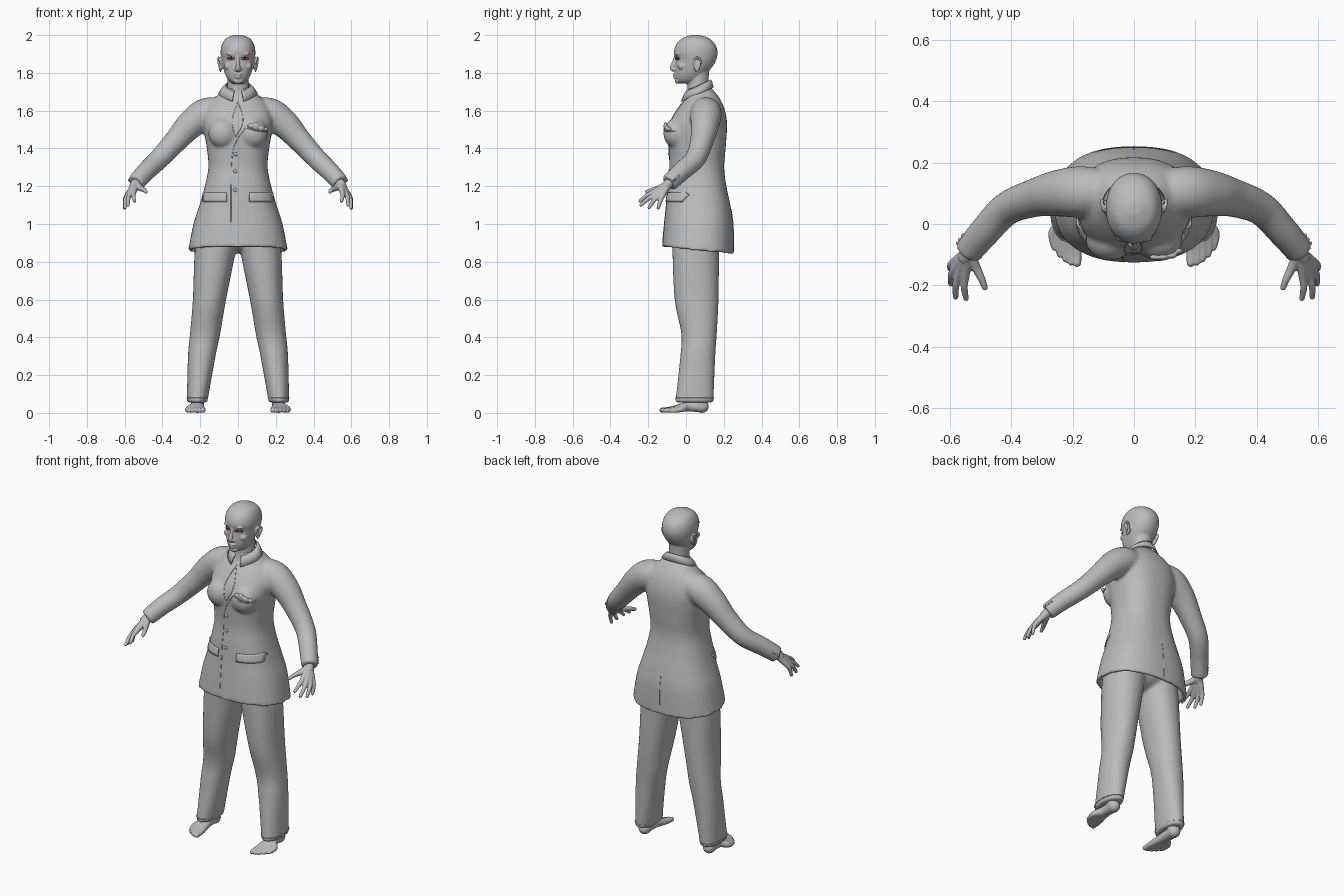
import bpy, bmesh, math
from mathutils import Matrix, Vector
from mathutils.bvhtree import BVHTree

if "Cube" in bpy.data.objects:
    bpy.data.objects.remove(bpy.data.objects["Cube"])


def material(name, rgb):
    m = bpy.data.materials.new(name)
    m.use_nodes = True
    m.diffuse_color = (*rgb, 1)
    m.node_tree.nodes["Principled BSDF"].inputs["Base Color"].default_value = (*rgb, 1)
    return m


GREY = material("plain grey", (0.5, 0.5, 0.5))
RUST = material("rust red", (0.4, 0.09, 0.04))
BLACK = material("black", (0.015, 0.012, 0.01))
SIDES = (("left", 1), ("right", -1))


# ---- shape helpers ----
def smooth_rows(rows, steps=6):
    out = []
    for i in range(len(rows) - 1):
        quad = (rows[max(i - 1, 0)], rows[i], rows[i + 1], rows[min(i + 2, len(rows) - 1)])
        for k in range(steps):
            t = k / steps
            out.append([0.5 * (2 * q + (r - p) * t + (2 * p - 5 * q + 4 * r - s) * t * t
                               + (3 * q - p - 3 * r + s) * t ** 3) for p, q, r, s in zip(*quad)])
    return out + [list(rows[-1])]


def skin(bm, rings):
    loops = [[bm.verts.new(p) for p in ring] for ring in rings]
    for a, b in zip(loops, loops[1:]):
        for i in range(len(a)):
            j = (i + 1) % len(a)
            bm.faces.new((a[i], a[j], b[j], b[i]))
    bm.faces.new(loops[0])
    bm.faces.new(loops[-1])


def oval(cx, front, back, half, z, power=2.4, count=40):
    def bend(v):
        return math.copysign(abs(v) ** (2 / power), v)
    angles = [math.tau * i / count for i in range(count)]
    return [(cx + half * bend(math.cos(a)),
             (front + back) / 2 + (back - front) / 2 * bend(math.sin(a)), z) for a in angles]


def blob(bm, centre, radii):
    bmesh.ops.create_uvsphere(bm, u_segments=20, v_segments=14, radius=1,
                              matrix=Matrix.Translation(centre) @ Matrix.Diagonal((*radii, 1)))


def tube(bm, rows, side=1, count=16):
    rows = smooth_rows([(x * side, y, z, r) for x, y, z, r in rows])
    pts = [Vector(r[:3]) for r in rows]
    span = pts[-1] - pts[0]
    ref = Vector((0, 0, 0))
    ref[min(range(3), key=lambda k: abs(span[k]))] = 1
    rings = []
    for i, p in enumerate(pts):
        t = pts[min(i + 1, len(pts) - 1)] - pts[max(i - 1, 0)]
        u = t.cross(ref).normalized()
        w = t.cross(u).normalized()
        rings.append([p + rows[i][3] * (u * math.cos(a) + w * math.sin(a))
                      for a in (math.tau * k / count for k in range(count))])
    skin(bm, rings)


def part(name, bm, mats=(GREY,), voxel=0, relax=0):
    bmesh.ops.recalc_face_normals(bm, faces=bm.faces)
    mesh = bpy.data.meshes.new(name)
    bm.to_mesh(mesh)
    bm.free()
    mesh.shade_smooth()
    obj = bpy.data.objects.new(name, mesh)
    bpy.context.scene.collection.objects.link(obj)
    for m in mats:
        mesh.materials.append(m)
    if voxel:
        mod = obj.modifiers.new("blend", "REMESH")
        mod.mode, mod.voxel_size, mod.use_smooth_shade = "VOXEL", voxel, True
        mod = obj.modifiers.new("relax", "SMOOTH")
        mod.factor, mod.iterations = 0.5, relax
    return obj


def surface(obj):
    bpy.context.view_layer.update()
    return BVHTree.FromObject(obj, bpy.context.evaluated_depsgraph_get())


def hit(tree, x, z, side=-1):
    loc = tree.ray_cast(Vector((x, side * 2, z)), Vector((0, -side, 0)))[0]
    return Vector((x, 0, z)) if loc is None else loc


def line(name, pts, depth=0.002, mat=GREY, closed=False):
    curve = bpy.data.curves.new(name, "CURVE")
    curve.dimensions, curve.bevel_depth, curve.bevel_resolution = "3D", depth, 1
    spline = curve.splines.new("POLY")
    spline.points.add(len(pts) - 1)
    for point, p in zip(spline.points, pts):
        point.co = (*p, 1)
    spline.use_cyclic_u = closed
    curve.materials.append(mat)
    bpy.context.scene.collection.objects.link(bpy.data.objects.new(name, curve))


def seam(name, tree, path, side=-1, **style):
    line(name, [hit(tree, x, z, side) for x, z in smooth_rows(path, 8)], **style)


# ---- jacket with sleeves ----
bm = bmesh.new()
body = smooth_rows([(0, -.127, .254, .264, .86), (0, -.116, .25, .236, 1.0), (0, -.106, .235, .204, 1.1),
                    (0, -.099, .214, .176, 1.2), (0, -.088, .202, .157, 1.3), (0, -.092, .21, .165, 1.4),
                    (0, -.095, .217, .182, 1.5), (0, -.075, .215, .185, 1.56), (0, -.037, .2, .165, 1.62),
                    (0, 0, .175, .122, 1.67), (0, .01, .135, .066, 1.72)])
hollow = [oval(0, -.1, .23, .215, .95), oval(0, -.105, .232, .242, .86)]
skin(bm, hollow + [oval(*row) for row in body])
for v in bm.verts:  # the hem drops towards the back
    if v.co.z < 1:
        v.co.z -= 0.1 * (v.co.y - .06) * (1 - (v.co.z - .86) / .14)
for _, s in SIDES:
    blob(bm, (s * .08, -.052, 1.48), (.078, .068, .08))
    tube(bm, [(.08, .105, 1.6, .07), (.17, .105, 1.583, .084), (.25, .1, 1.527, .076), (.325, .085, 1.445, .063),
              (.415, .05, 1.347, .055), (.487, -.025, 1.278, .051), (.542, -.09, 1.217, .047)], s, 24)
jacket = part("jacket", bm, voxel=.009, relax=7)
cloth = surface(jacket)

# jacket front: opening, overlap edge, buttons, pockets
seam("opening_left_edge", cloth, [(0, 1.65), (.025, 1.57), (.02, 1.52), (-.012, 1.46)])
seam("opening_right_edge", cloth, [(0, 1.65), (-.03, 1.56), (-.025, 1.5), (-.012, 1.46)])
seam("front_edge", cloth, [(.04, 1.51), (-.012, 1.43), (-.033, 1.34), (-.037, 1.1), (-.035, .89)])
seam("back_vent", cloth, [(0, .86), (0, .96), (0, 1.08)], side=1)
for i, z in enumerate((1.37, 1.28, 1.18)):
    bm = bmesh.new()
    blob(bm, hit(cloth, -.014, z), (.01, .005, .01))
    part(f"front_button_{i + 1}", bm)
for label, s in SIDES:
    bm = bmesh.new()
    grid = [[bm.verts.new(hit(cloth, s * (.06 + .0125 * i), 1.118 + .012 * j) - Vector((0, .001 + .004 * (j < 3), 0)))
             for j in range(5)] for i in range(11)]
    for a, b in zip(grid, grid[1:]):
        for j in range(4):
            bm.faces.new((a[j], b[j], b[j + 1], a[j + 1]))
    flap = part(f"{label}_pocket_flap", bm)
    mod = flap.modifiers.new("thickness", "SOLIDIFY")
    mod.thickness, mod.offset = .006, 0
    for i in range(3):
        bm = bmesh.new()
        spot = cloth.find_nearest(Vector((s * .58, -.06 + .017 * i, 1.232 + .012 * i)))[0]
        blob(bm, spot, (.006, .006, .006))
        part(f"{label}_cuff_button_{i + 1}", bm)

# chest pocket and folded cloth
seam("chest_pocket", cloth, [(.05, 1.51), (.1, 1.495), (.155, 1.49)], depth=.004)
bm = bmesh.new()
for x, z, tall in ((.07, 1.52, .016), (.095, 1.518, .023), (.12, 1.508, .018), (.14, 1.502, .012)):
    blob(bm, hit(cloth, x, z), (.02, .01, tall))
part("pocket_cloth", bm, voxel=.004, relax=2)

# collar folded around the neck
bm = bmesh.new()
strip = []
for i in range(41):
    a = .3 + (math.tau - .6) * i / 40
    c, sn = math.cos(a), math.sin(a)
    point = max(0, c) ** 4
    top = Vector((.064 * sn, .066 - .066 * c, 1.735 - .03 * c))
    low = Vector((.103 * sn, .066 - (.08 + .02 * point) * c, top.z - .043 - .015 * point))
    strip.append([bm.verts.new(p) for p in (top, top.lerp(low, .5) + Vector((0, 0, .008)), low)])
for a, b in zip(strip, strip[1:]):
    for j in range(2):
        bm.faces.new((a[j], b[j], b[j + 1], a[j + 1]))
collar = part("collar", bm)
collar.modifiers.new("thickness", "SOLIDIFY").thickness = .006

# ---- trousers ----
bm = bmesh.new()
blob(bm, (0, .06, .96), (.19, .13, .115))
for label, s in SIDES:
    rows = [(.1, -.07, .175, .1, 1.0), (.119, -.072, .175, .109, .87), (.151, -.06, .172, .088, .6),
            (.174, -.025, .163, .08, .42), (.192, -.03, .155, .073, .3), (.217, -.057, .145, .054, .055)]
    skin(bm, [oval(s * r[0], *r[1:], power=2.15) for r in smooth_rows(rows)])
    line(f"{label}_trouser_hem", oval(s * .216, -.056, .146, .055, .078, 2.15), .0025, closed=True)
part("trousers", bm, voxel=.009, relax=4)

# ---- hands and bare feet ----
FINGERS = [((.552, -.175, 1.168), (.548, -.243, 1.122)), ((.573, -.168, 1.155), (.582, -.238, 1.1)),
           ((.587, -.15, 1.147), (.598, -.195, 1.087)), ((.59, -.127, 1.145), (.6, -.147, 1.085))]
for label, s in SIDES:
    bm = bmesh.new()
    tube(bm, [(.51, -.05, 1.25, .03), (.535, -.085, 1.22, .028), (.555, -.115, 1.195, .024)], s)
    for knuckle, tip in FINGERS:
        mid = Vector(knuckle).lerp(Vector(tip), .5) + Vector((.004, 0, .004))
        tube(bm, [(.542, -.095, 1.212, .022), (*knuckle, .014), (*mid, .0115), (*tip, .009)], s)
        blob(bm, (s * tip[0], *tip[1:]), (.009, .009, .009))
    tube(bm, [(.54, -.095, 1.21, .022), (.517, -.14, 1.19, .016), (.497, -.18, 1.18, .012), (.487, -.207, 1.17, .01)], s)
    blob(bm, (s * .487, -.207, 1.17), (.01, .01, .01))
    part(f"{label}_hand", bm, voxel=.0035, relax=3)

    bm = bmesh.new()
    tube(bm, [(.215, .08, .036, .034), (.215, .072, .09, .037), (.216, .06, .15, .037)], s)
    blob(bm, (s * .215, .083, .034), (.034, .038, .034))
    for i in range(5):
        x, tip, r = .185 + .019 * i, -.127 + .003 * i * i, .0135 - .0012 * i
        tube(bm, [(.215, .08, .034, .032), (.208 + .004 * i, .01, .034, .026),
                  (x + .003, tip + .05, .019, .016), (x, tip, r + .001, r)], s)
        blob(bm, (s * x, tip, r + .001), (r, r, r))
    part(f"{label}_foot", bm, voxel=.0045, relax=2)

# ---- head ----
bm = bmesh.new()
skull = [(0, -.035, .04, .028, 1.744), (0, -.05, .07, .05, 1.76), (0, -.058, .1, .067, 1.79),
         (0, -.058, .138, .08, 1.83), (0, -.055, .16, .088, 1.87), (0, -.064, .167, .092, 1.91),
         (0, -.052, .155, .085, 1.95), (0, -.02, .122, .063, 1.983), (0, .03, .07, .02, 2.001)]
skin(bm, [oval(*r, power=2.1) for r in smooth_rows(skull)])
tube(bm, [(0, .075, 1.64, .068), (0, .066, 1.7, .058), (0, .064, 1.76, .056), (0, .064, 1.83, .06)], 1, 24)
tube(bm, [(0, -.055, 1.89, .008), (0, -.064, 1.86, .009), (0, -.073, 1.828, .013), (0, -.062, 1.812, .011)])
blob(bm, (0, -.045, 1.757), (.026, .014, .015))
blob(bm, (0, -.06, 1.792), (.022, .01, .006))
blob(bm, (0, -.058, 1.777), (.019, .011, .007))
for _, s in SIDES:
    blob(bm, (s * .012, -.062, 1.819), (.009, .012, .008))
    blob(bm, (s * .034, -.046, 1.9), (.028, .013, .008))
    blob(bm, (s * .05, -.022, 1.835), (.024, .022, .02))
    blob(bm, (s * .09, .058, 1.845), (.008, .018, .034))
    tube(bm, [(.092, .04, 1.85, .005), (.1, .045, 1.875, .006), (.104, .065, 1.88, .006),
              (.104, .078, 1.86, .006), (.097, .066, 1.825, .006), (.092, .05, 1.808, .006)], s)
head = part("head", bm, voxel=.0045, relax=3)
face = surface(head)

# eyes: dark pupil, rust iris, lashes around the lids
for label, s in SIDES:
    spot = hit(face, s * .036, 1.876)
    bm = bmesh.new()
    blob(bm, spot + Vector((0, .003, 0)), (.017, .0075, .008))
    for f in bm.faces:
        c = f.calc_center_median() - spot
        f.material_index = 1 if math.hypot(c.x, c.z) < .0045 else 0
    part(f"{label}_eye", bm, (RUST, BLACK))
    for lid, up in (("upper", 1), ("lower", -.8)):
        arc = [(spot.x + .019 * math.cos(a), spot.z + up * .008 * math.sin(a))
               for a in (math.pi * k / 6 for k in range(7))]
        seam(f"{label}_{lid}_lashes", face, arc, depth=.0017, mat=BLACK)
